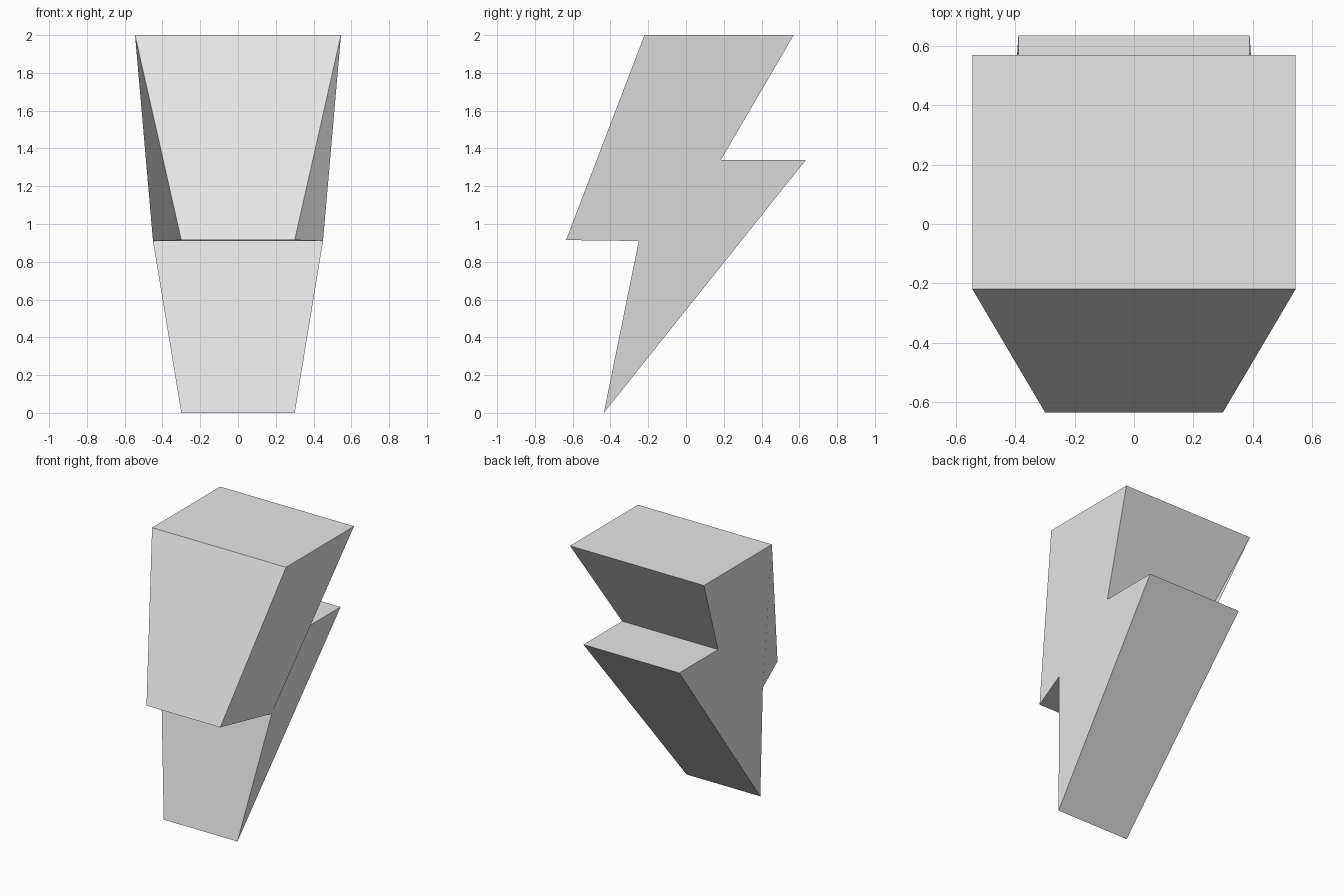
import bpy
import bmesh
from mathutils import Vector
from mathutils.geometry import normal

if "Cube" in bpy.data.objects:
    bpy.data.objects.remove(bpy.data.objects["Cube"])

# Zigzag bolt outline: half width, y, z, counter-clockwise seen from +x
outline = [
    (0.545, -0.22, 2.0),      # top front
    (0.30, -0.635, 0.915),    # front overhang
    (0.45, -0.25, 0.91),      # front notch
    (0.30, -0.435, 0.0),      # tip
    (0.39, 0.635, 1.34),      # back ledge
    (0.39, 0.185, 1.34),      # back notch
    (0.545, 0.57, 2.0),       # top back
]
# Folds of each twisted side, as outline indices
side_triangles = [(0, 1, 2), (0, 2, 6), (6, 2, 5), (5, 2, 4), (4, 2, 3)]

bm = bmesh.new()
left = [bm.verts.new(p) for p in outline]
right = [bm.verts.new((-x, y, z)) for x, y, z in outline]
face_normals = []


def add_face(verts, shade_normal=None):
    face = bm.faces.new(verts)
    face.normal_update()
    face.smooth = True
    face_normals.append(Vector(shade_normal or face.normal))


# Two sides, each shaded as one flat face
left_normal = normal([Vector(p) for p in outline])
if left_normal.x < 0:
    left_normal.negate()
right_normal = Vector((-left_normal.x, left_normal.y, left_normal.z))
for tri in side_triangles:
    add_face([left[i] for i in tri], left_normal)
    add_face([right[i] for i in reversed(tri)], right_normal)

# Band joining the sides
for i in range(len(outline)):
    j = (i + 1) % len(outline)
    add_face((left[j], left[i], right[i], right[j]))

mesh = bpy.data.meshes.new("lightning_bolt")
bm.to_mesh(mesh)
bm.free()

# Keep every panel evenly shaded with crisp borders
loop_normals = [Vector()] * len(mesh.loops)
for poly, shade in zip(mesh.polygons, face_normals):
    for loop in poly.loop_indices:
        loop_normals[loop] = shade
mesh.normals_split_custom_set(loop_normals)

# Single pale grey material
grey = bpy.data.materials.new("pale_grey")
grey.use_nodes = True
colour = (0.8, 0.8, 0.8, 1.0)
grey.diffuse_color = colour
grey.node_tree.nodes["Principled BSDF"].inputs["Base Color"].default_value = colour
mesh.materials.append(grey)

bolt = bpy.data.objects.new("lightning_bolt", mesh)
bpy.context.collection.objects.link(bolt)
